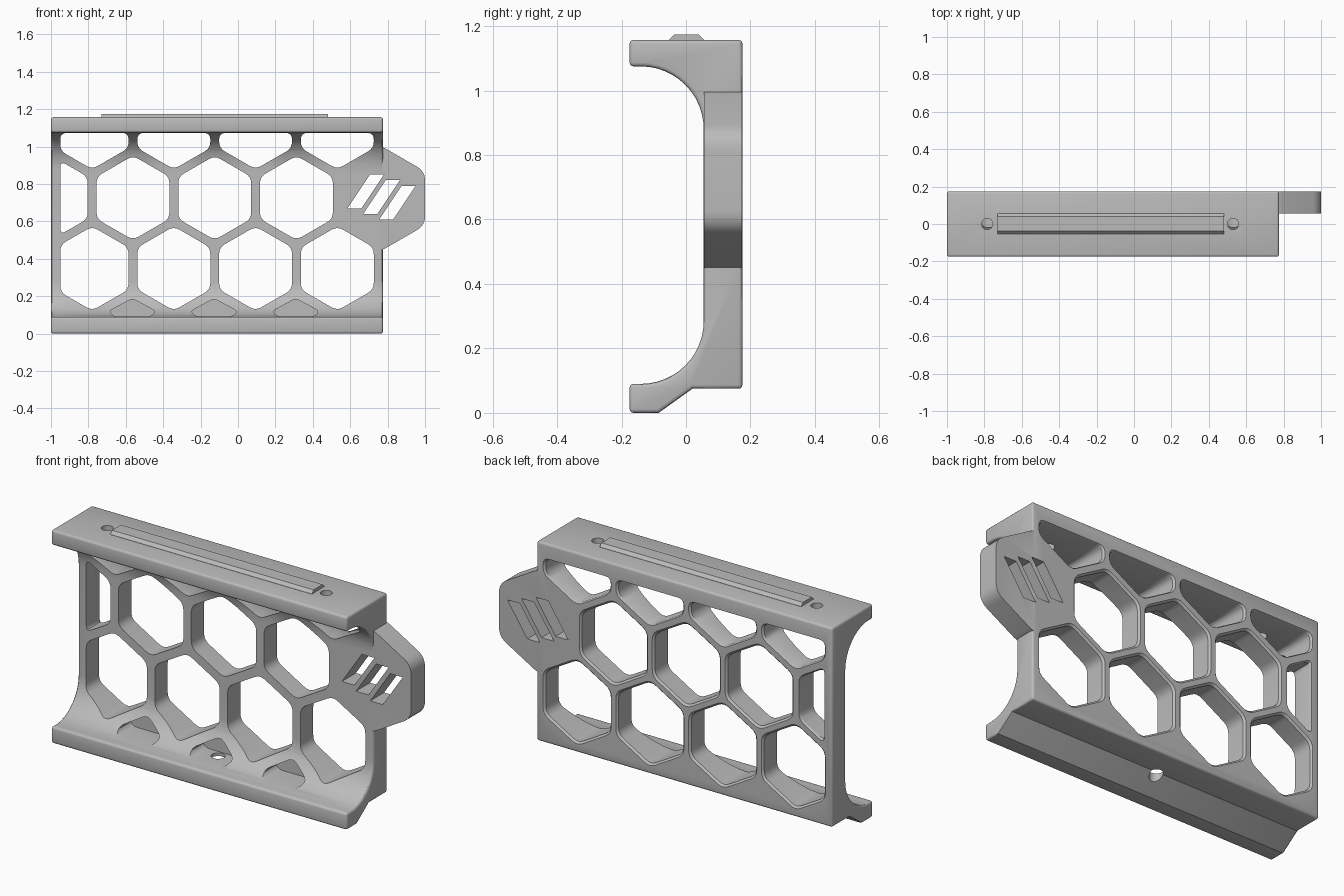
import bpy, bmesh, math
from mathutils import Vector

if "Cube" in bpy.data.objects:
    bpy.data.objects.remove(bpy.data.objects["Cube"])

grey = bpy.data.materials.new("light_grey")
grey.use_nodes = True
grey.diffuse_color = (0.5, 0.5, 0.5, 1)
grey.node_tree.nodes["Principled BSDF"].inputs["Base Color"].default_value = (0.5, 0.5, 0.5, 1)

PITCH, ROW = 0.437, 0.378          # honeycomb spacing
FRONT, BACK = 0.055, 0.175         # wall planes in y
X0, X1 = -1.0, 0.775               # body ends


def hexagon(cx, cz, r):
    return [Vector((cx + r * math.sin(k * math.pi / 3), cz + r * math.cos(k * math.pi / 3)))
            for k in range(6)]


def clip(pts, axis, limit, sign):
    """Keep the part of a polygon where sign * (coordinate - limit) >= 0."""
    out = []
    for i, b in enumerate(pts):
        a = pts[i - 1]
        da, db = sign * (a[axis] - limit), sign * (b[axis] - limit)
        if da * db < 0:
            out.append(a.lerp(b, da / (da - db)))
        if db >= 0:
            out.append(b)
    return out


def rounded(pts, radius, steps=4):
    """Soften each polygon corner with a short curve."""
    out = []
    for i, p in enumerate(pts):
        a, b = pts[i - 1], pts[(i + 1) % len(pts)]
        s = p + (a - p).normalized() * min(radius, 0.45 * (a - p).length)
        e = p + (b - p).normalized() * min(radius, 0.45 * (b - p).length)
        for k in range(steps + 1):
            t = k / steps
            out.append(s * (1 - t) ** 2 + p * 2 * t * (1 - t) + e * t * t)
    return out


def add_prism(bm, pts, rings, axis):
    """Loft a polygon along x, y or z through (position, scale) rings."""
    centre = sum((Vector(p) for p in pts), Vector((0, 0))) / len(pts)
    loops = []
    for pos, scale in rings:
        loop = []
        for p in pts:
            q = list(centre + (Vector(p) - centre) * scale)
            q.insert(axis, pos)
            loop.append(bm.verts.new(q))
        loops.append(loop)
    faces = [bm.faces.new(loops[0]), bm.faces.new(loops[-1])]
    n = len(pts)
    for lo, hi in zip(loops, loops[1:]):
        for i in range(n):
            j = (i + 1) % n
            faces.append(bm.faces.new((lo[i], lo[j], hi[j], hi[i])))
    bmesh.ops.recalc_face_normals(bm, faces=faces)


def make(name, shapes):
    """Object from a list of (points, rings, axis)."""
    bm = bmesh.new()
    for shape in shapes:
        add_prism(bm, *shape)
    mesh = bpy.data.meshes.new(name)
    bm.to_mesh(mesh)
    bm.free()
    mesh.materials.append(grey)
    ob = bpy.data.objects.new(name, mesh)
    bpy.context.collection.objects.link(ob)
    return ob


def boolean(ob, other, operation):
    mod = ob.modifiers.new(other.name, "BOOLEAN")
    mod.object, mod.operation, mod.solver = other, operation, "EXACT"
    other.hide_render = True


def circle(cx, cy, r, n=24):
    return [Vector((cx + r * math.cos(2 * math.pi * k / n), cy + r * math.sin(2 * math.pi * k / n)))
            for k in range(n)]


# Body: C-shaped side profile with two large inner fillets
R = 0.195
quarter = [k * math.pi / 24 for k in range(13)]
lower = [(FRONT - R + R * math.sin(a), 0.09 + R - R * math.cos(a)) for a in quarter]
upper = [(FRONT - R + R * math.cos(a), 1.075 - R + R * math.sin(a)) for a in quarter]
profile = [(-0.175, 1.157), (BACK, 1.157), (BACK, 0.075), (0.02, 0.075), (-0.085, 0), (-0.175, 0),
           (-0.175, 0.09)] + lower + upper + [(-0.175, 1.075)]
body = make("bracket_body", [(profile, [(X0, 1), (X1, 1)], 0)])
bevel = body.modifiers.new("soft_edges", "BEVEL")
bevel.width, bevel.segments = 0.012, 3
bevel.limit_method, bevel.angle_limit = "ANGLE", math.radians(40)

# Side tab: hexagonal plate continuing the honeycomb
tab_shape = rounded(clip(hexagon(0.75, 0.723, 0.289), 0, 0.6, 1), 0.05, 6)
tab = make("side_tab", [(tab_shape, [(FRONT + 0.0005, 1), (BACK - 0.0005, 1)], 1)])
boolean(body, tab, "UNION")

# Honeycomb openings, clipped at the left edge and under the top shelf
through = [(-0.3, 1), (0.165, 1), (0.185, 1.1)]
cuts = []
for row, z in enumerate((0.348, 0.348 + ROW, 0.348 + 2 * ROW)):
    first = -0.78 if row != 1 else -0.78 - PITCH / 2
    for col in range(4):
        cell = hexagon(first + col * PITCH, z, 0.225)
        cell = clip(clip(cell, 0, -0.95, 1), 1, 1.073, -1)
        cuts.append((rounded(cell, 0.035), through, 1))

# Slanted vent slots in the tab
for k in range(3):
    x, z = 0.585 + 0.085 * k, 0.67 - 0.03 * k
    slot = [(x, z), (x + 0.075, z), (x + 0.195, z + 0.18), (x + 0.12, z + 0.18)]
    cuts.append((slot, [(-0.3, 1), (0.3, 1)], 1))

# Blind pockets in the lower fillet
for k in range(3):
    x = -0.565 + k * PITCH
    pocket = [Vector((x + dx, z)) for dx, z in
              ((-0.1, 0.092), (-0.125, 0.12), (0, 0.188), (0.125, 0.12), (0.1, 0.092))]
    cuts.append((rounded(pocket, 0.025), [(-0.3, 1), (FRONT, 1)], 1))
openings = make("openings_cutter", cuts)
boolean(body, openings, "DIFFERENCE")

# Screw holes: two in the top shelf, one in the underside
drills = [(circle(x, 0, 0.03), [(1.04, 1), (1.25, 1)], 2) for x in (-0.785, 0.53)]
drills.append((circle(-0.128, 0.012, 0.035), [(-0.1, 1), (0.11, 1)], 2))
screws = make("screw_hole_cutter", drills)
boolean(body, screws, "DIFFERENCE")

# Bake the cuts and drop the helpers
bpy.context.view_layer.update()
graph = bpy.context.evaluated_depsgraph_get()
baked = bpy.data.meshes.new_from_object(body.evaluated_get(graph))
body.modifiers.clear()
body.data = baked
for helper in (tab, openings, screws):
    bpy.data.objects.remove(helper)

# Raised rail on the top shelf
rail = make("top_rail", [([(-0.053, 1.15), (-0.053, 1.158), (-0.037, 1.174), (0.04, 1.174),
                           (0.056, 1.158), (0.056, 1.15)], [(-0.73, 1), (0.48, 1)], 0)])

for ob in (body, rail):
    bpy.ops.object.select_all(action="DESELECT")
    ob.select_set(True)
    bpy.context.view_layer.objects.active = ob
    bpy.ops.object.shade_smooth_by_angle(angle=math.radians(30))
